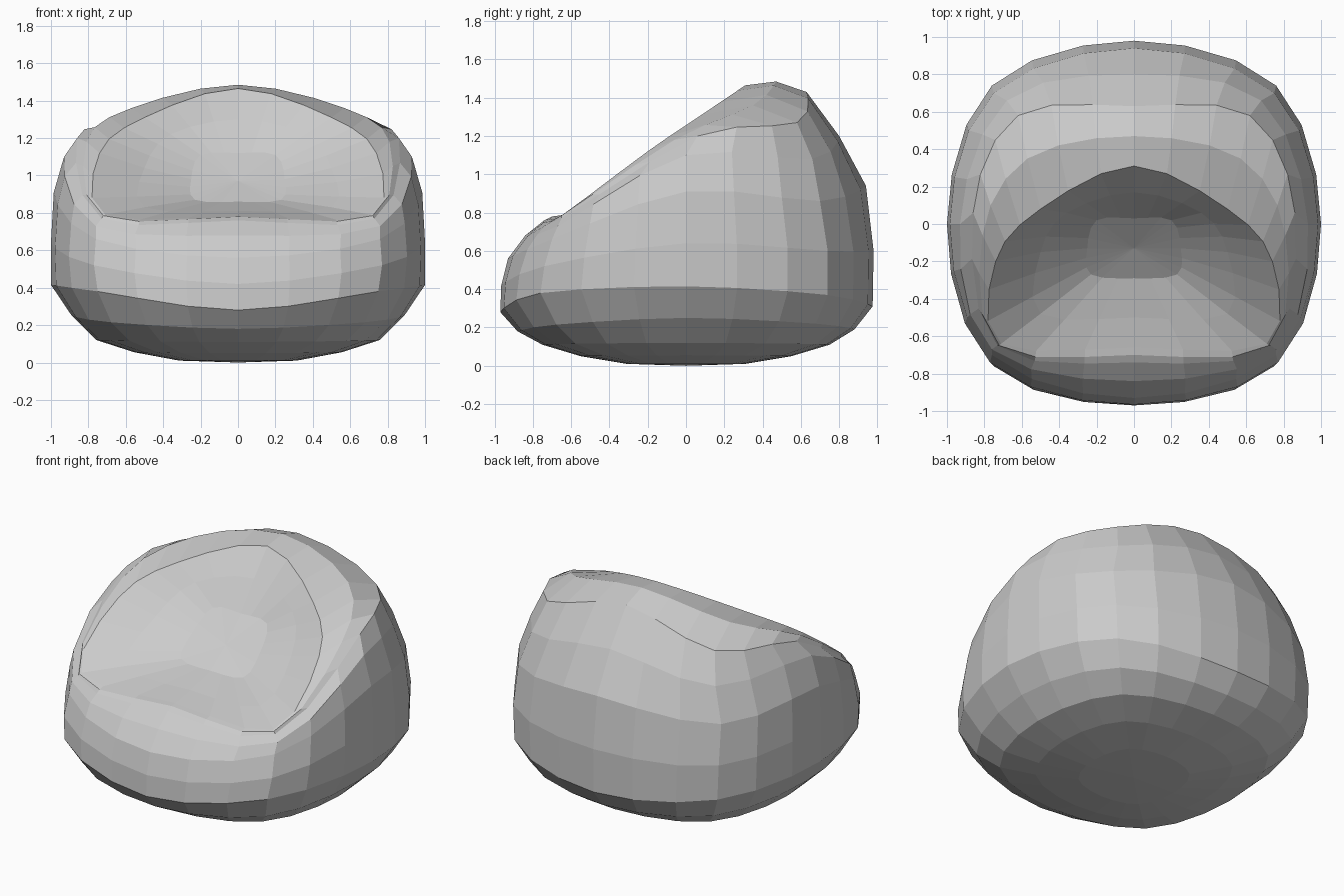
import bpy
import bmesh
from mathutils import Vector

cube = bpy.data.objects.get("Cube")
if cube:
    bpy.data.objects.remove(cube)

STEPS = 3  # segments between neighbouring stations of a ring


def spline(p0, p1, p2, p3, t):
    """Smooth curve from p1 to p2."""
    return 0.5 * (2 * p1 + (p2 - p0) * t
                  + (2 * p0 - 5 * p1 + 4 * p2 - p3) * t ** 2
                  + (3 * p1 - p0 - 3 * p2 + p3) * t ** 3)


def ring(front, front_corner, side, back_corner, back):
    """Closed mirrored loop of points through five stations."""
    half = [Vector((0, *front)), Vector(front_corner), Vector(side),
            Vector(back_corner), Vector((0, *back))]
    mirrored = [Vector((-p.x, p.y, p.z)) for p in reversed(half[1:-1])]
    loop = half + mirrored
    count = len(loop)
    return [spline(loop[i - 1], loop[i], loop[(i + 1) % count],
                   loop[(i + 2) % count], step / STEPS)
            for i in range(count) for step in range(STEPS)]


def base_ring(size, z_front, z_side, z_back):
    """Rounded ring of the underside."""
    corner = size * 0.77
    return ring((-size, z_front),
                (corner, -corner, (z_front + z_side) / 2),
                (size * 1.01, 0, z_side),
                (corner, corner, (z_back + z_side) / 2),
                (size, z_back))


# Underside, from the middle outwards
rings = [
    base_ring(0.31, 0.01, 0.01, 0.01),
    base_ring(0.55, 0.05, 0.055, 0.05),
    base_ring(0.75, 0.11, 0.12, 0.11),
    base_ring(0.88, 0.18, 0.25, 0.19),
]
# Outer wall, from the bottom seam up to the rounded shoulder
rings += [
    ring((-.97, .28), (.75, -.76, .38), (1, 0, .415), (.75, .74, .37), (.975, .31)),
    ring((-.965, .42), (.77, -.74, .52), (1, 0, .64), (.76, .74, .6), (.98, .6)),
    ring((-.93, .56), (.76, -.7, .66), (.985, 0, .91), (.75, .7, .86), (.94, .94)),
    ring((-.84, .68), (.76, -.67, .73), (.93, 0, 1.1), (.68, .66, 1.08), (.8, 1.2)),
    ring((-.74, .76), (.73, -.65, .77), (.86, .06, 1.2), (.62, .58, 1.27), (.63, 1.43)),
]
# Rim and the seat hollow
rings += [
    ring((-.7, .78), (.72, -.65, .785), (.81, -.06, 1.18), (.57, .35, 1.36), (.47, 1.485)),
    ring((-.66, .785), (.71, -.64, .79), (.74, -.2, 1.12), (.5, .08, 1.31), (.31, 1.465)),
    ring((-.5, .81), (.5, -.48, .83), (.5, -.15, 1.04), (.36, .06, 1.22), (.17, 1.3)),
    ring((-.29, .86), (.23, -.27, .87), (.25, -.13, .98), (.2, .02, 1.11), (.03, 1.12)),
]

# Skin the rings and close both ends with fans
bm = bmesh.new()
loops = [[bm.verts.new(p) for p in points] for points in rings]
total = len(loops[0])
for low, high in zip(loops, loops[1:]):
    for i in range(total):
        j = (i + 1) % total
        bm.faces.new((low[i], low[j], high[j], high[i]))
for loop, middle in ((loops[0], (0, 0, 0)), (loops[-1], (0, -.13, .97))):
    centre = bm.verts.new(middle)
    for i in range(total):
        bm.faces.new((loop[i], loop[(i + 1) % total], centre))
bmesh.ops.recalc_face_normals(bm, faces=bm.faces)

mesh = bpy.data.meshes.new("beanbag_seat")
bm.to_mesh(mesh)
bm.free()
seat = bpy.data.objects.new("beanbag_seat", mesh)
bpy.context.collection.objects.link(seat)

# Plain grey fabric
fabric = bpy.data.materials.new("grey_fabric")
fabric.use_nodes = True
grey = (0.6, 0.6, 0.6, 1)
fabric.diffuse_color = grey
fabric.node_tree.nodes["Principled BSDF"].inputs["Base Color"].default_value = grey
mesh.materials.append(fabric)
